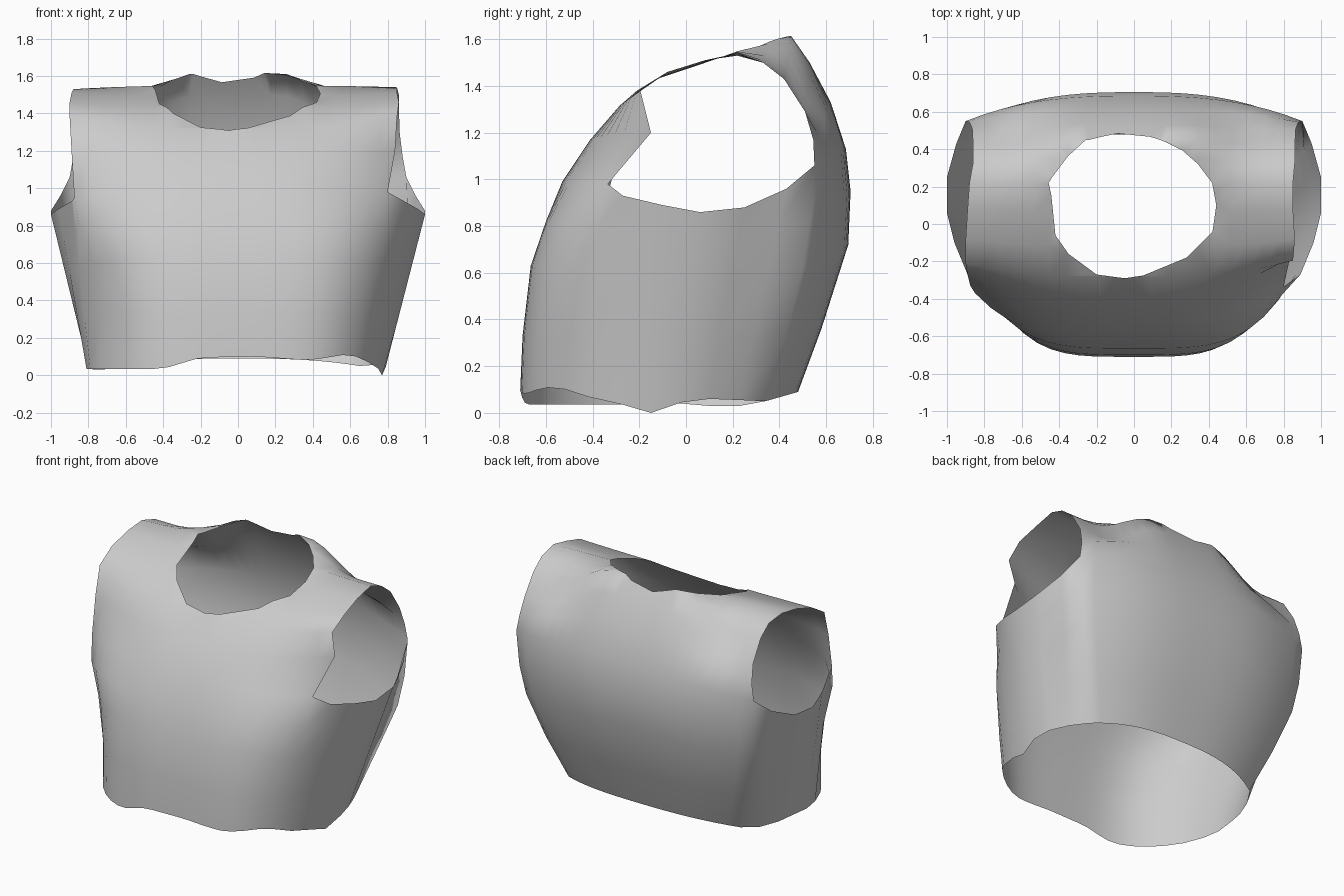
import bpy, bmesh
from mathutils import Vector

if "Cube" in bpy.data.objects:
    bpy.data.objects.remove(bpy.data.objects["Cube"])

# Centre-line profile (y, z): front hem, over the shoulders, to back hem
CENTRE = [(-.71, .10), (-.70, .33), (-.665, .63), (-.60, .82), (-.53, .99),
          (-.41, 1.17), (-.285, 1.315), (-.12, 1.43), (.06, 1.49), (.22, 1.55),
          (.36, 1.60), (.45, 1.615), (.53, 1.50), (.62, 1.33), (.685, 1.13),
          (.705, .95), (.695, .72), (.58, .36), (.48, .09)]
# Matching profile (x, y, z) along the armhole edge and side
EDGE = [(.70, -.42, .06), (.73, -.42, .33), (.77, -.41, .60), (.79, -.38, .80),
        (.80, -.335, .98), (.84, -.15, 1.2), (.85, -.195, 1.38), (.86, -.08, 1.46),
        (.85, .08, 1.51), (.85, .22, 1.54), (.86, .33, 1.50), (.86, .42, 1.43),
        (.865, .51, 1.29), (.88, .545, 1.17), (.90, .55, 1.06), (.89, .53, .82),
        (.86, .50, .62), (.76, .43, .33), (.65, .34, .05)]
# The left armhole sits a little wider and further forward
LEFT = {0: (.74, -.40, .035), 3: (.85, -.37, .80), 4: (.875, -.33, .95),
        5: (.89, -.27, 1.2), 6: (.90, -.21, 1.38), 7: (.90, -.08, 1.46),
        8: (.89, .08, 1.51), 9: (.88, .22, 1.53)}
# Under-arm side panel: armhole bottom and hem
ARM_LOW = [(.89, -.27, .93), (.96, -.1, .89), (1, .06, .86), (1, .25, .88), (.95, .43, .96)]
HEM_SIDE = [(.75, -.27, .035), (.77, -.15, 0), (.79, -.02, .045), (.77, .1, .06), (.72, .23, .055)]
HEM_LEFT = [(.79, -.27, .035), (.81, -.15, .035), (.80, -.02, .04), (.77, .1, .03), (.72, .23, .03)]
LEVELS = [0, .3, .6, .82, 1]
# Wavy front hem (x, z)
HEM_FRONT = [(-1, .04), (-.75, .035), (-.4, .035), (-.2, .095), (.1, .1), (.38, .08),
             (.6, .115), (.72, .06), (1, .06)]
# Neck opening in plan, counter-clockwise
NECK = [(.44, .1), (.41, .26), (.24, .41), (.1, .465), (-.1, .485), (-.28, .44),
        (-.4, .31), (-.45, .23), (-.42, -.06), (-.35, -.16), (-.2, -.27),
        (-.05, -.29), (.05, -.275), (.28, -.18), (.42, -.04)]
COLS = 20

bm = bmesh.new()


def skin(grid):
    for a, b in zip(grid, grid[1:]):
        for i in range(len(a) - 1):
            bm.faces.new((a[i], b[i], b[i + 1], a[i + 1]))


def blend(s, row):
    """How far a column has moved from centre profile to edge profile."""
    s = abs(s)
    if 10 <= row <= 12:                       # shoulders drop away from the collar
        t = min(max((s - .25) / .55, 0), 1)
        return t * t * (3 - 2 * t)
    return s ** (4 if row < 4 else 2.2 if row == 13 else 2.7)


def hem_height(x):
    for (x0, z0), (x1, z1) in zip(HEM_FRONT, HEM_FRONT[1:]):
        if x <= x1:
            return z0 + (z1 - z0) * (x - x0) / (x1 - x0)


# Front, shoulders and back as one draped sheet
sheet = []
for c in range(COLS + 1):
    s = 2 * c / COLS - 1
    col = []
    for i, (cy, cz) in enumerate(CENTRE):
        x, y, z = LEFT.get(i, EDGE[i]) if s < 0 else EDGE[i]
        f = blend(s, i)
        height = cz + (z - cz) * f if i else hem_height(x * s)
        col.append(bm.verts.new((x * s, cy + (y - cy) * f, height)))
    sheet.append(col)
skin(sheet)

# Side panels under the arms
for sign, edge, hem in ((1, sheet[-1], HEM_SIDE), (-1, sheet[0], HEM_LEFT)):
    cols = [edge[:5]]
    for top, low in zip(ARM_LOW, hem):
        t, l = (Vector((sign * p[0], p[1], p[2])) for p in (top, low))
        cols.append([bm.verts.new(l.lerp(t, k)) for k in LEVELS])
    cols.append(edge[:13:-1])
    skin(cols if sign > 0 else cols[::-1])

# Neck opening: carve the plan outline one edge at a time
inside = [f for f in bm.faces if f.calc_center_median().z > 1.1 and
          any((v.co.x / .52) ** 2 + ((v.co.y - .1) / .45) ** 2 < 1 for v in f.verts)]
cuts = []
for (ax, ay), (bx, by) in zip(NECK, NECK[1:] + NECK[:1]):
    normal = Vector((by - ay, ax - bx, 0)).normalized()
    start = Vector((ax, ay, 0))
    geom = set(inside)
    for f in inside:
        geom.update(f.edges)
        geom.update(f.verts)
    cut = bmesh.ops.bisect_plane(bm, geom=list(geom), dist=1e-5, plane_co=start, plane_no=normal)
    cuts += [e for e in cut["geom_cut"] if isinstance(e, bmesh.types.BMEdge)]
    inside = [f for f in cut["geom"] if isinstance(f, bmesh.types.BMFace)
              and (f.calc_center_median() - start).dot(normal) < 0]
bmesh.ops.delete(bm, geom=inside, context='FACES')
# Remove leftover cut lines outside the opening
spare = [e for e in set(cuts) if e.is_valid and len(e.link_faces) == 2]
bmesh.ops.dissolve_edges(bm, edges=spare, use_verts=True)
bmesh.ops.remove_doubles(bm, verts=bm.verts, dist=.008)
bmesh.ops.triangulate(bm, faces=[f for f in bm.faces if len(f.verts) > 4])
bmesh.ops.recalc_face_normals(bm, faces=bm.faces)
for f in bm.faces:
    f.smooth = True

mesh = bpy.data.meshes.new("sleeveless_top")
bm.to_mesh(mesh)
bm.free()
fabric = bpy.data.materials.new("light_grey_fabric")
fabric.diffuse_color = (.6, .6, .6, 1)
fabric.use_nodes = True
fabric.node_tree.nodes["Principled BSDF"].inputs["Base Color"].default_value = fabric.diffuse_color
mesh.materials.append(fabric)
bpy.context.collection.objects.link(bpy.data.objects.new("sleeveless_top", mesh))
